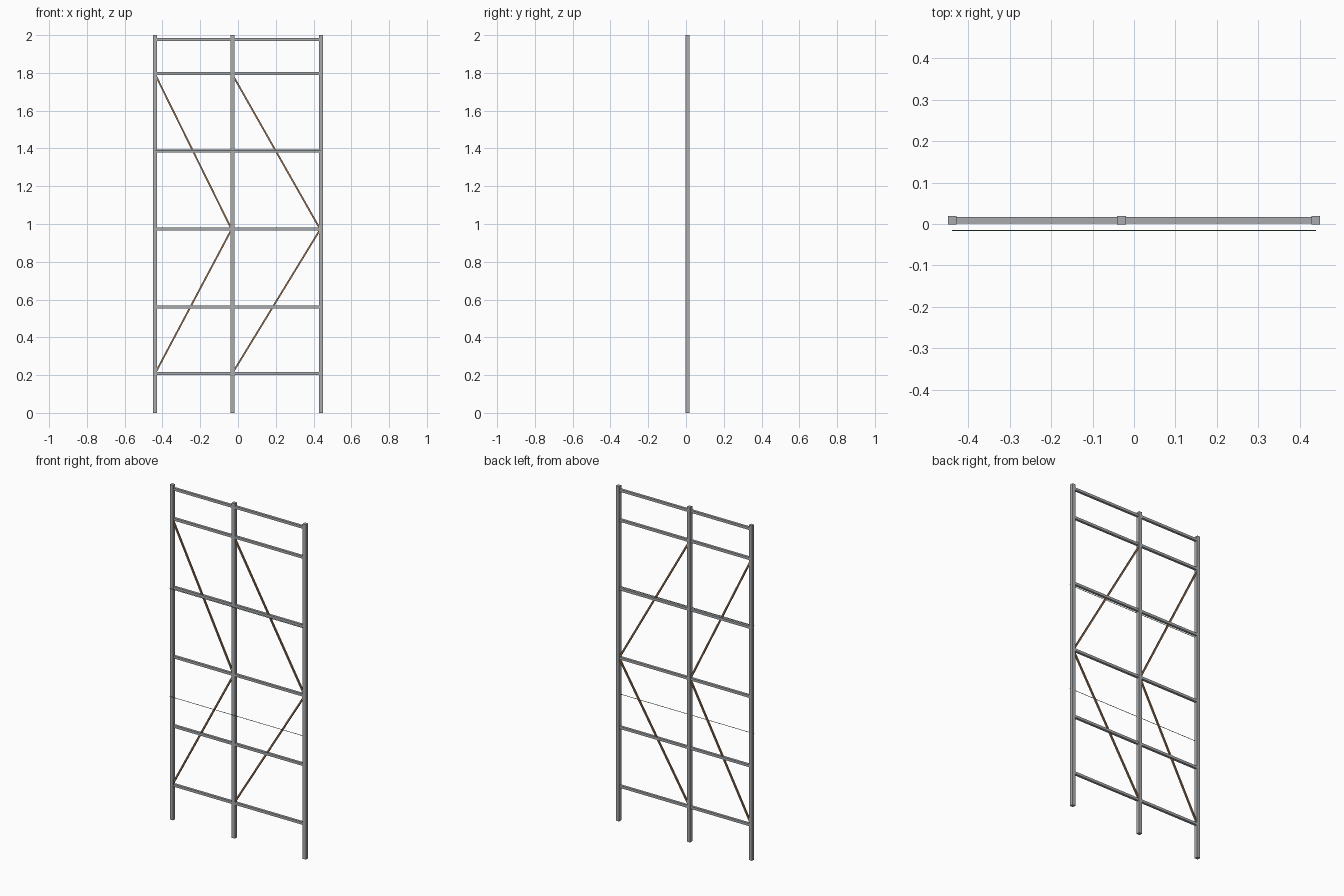
import bpy
from mathutils import Vector

if "Cube" in bpy.data.objects:
    bpy.data.objects.remove(bpy.data.objects["Cube"])


def material(name, rgb):
    m = bpy.data.materials.new(name)
    m.diffuse_color = (*rgb, 1.0)
    m.use_nodes = True
    m.node_tree.nodes["Principled BSDF"].inputs["Base Color"].default_value = m.diffuse_color
    return m


STEEL = material("grey_steel", (0.40, 0.41, 0.43))
BROWN = material("brown_brace", (0.30, 0.17, 0.09))
GREEN = material("dark_green_wire", (0.08, 0.20, 0.11))

Y = 0.009          # centre plane of the frame
POST_X = (-0.439, -0.030, 0.439)
POST = 0.021


def bar(name, a, b, width, mat, depth=None):
    """Rectangular bar from point a to point b lying in the xz plane."""
    a, b = Vector(a), Vector(b)
    d = b - a
    bpy.ops.mesh.primitive_cube_add(size=1)
    ob = bpy.context.object
    ob.name = name
    along = d.normalized()
    side = Vector((0, 1, 0))
    third = along.cross(side)
    for v in ob.data.vertices:
        c = v.co.copy()
        v.co = ((a + b) / 2 + third * c.x * width
                + side * c.y * (depth or width) + along * c.z * d.length)
    ob.data.materials.append(mat)
    return ob


# Upright posts
for name, x in zip(("left_post", "middle_post", "right_post"), POST_X):
    bar(name, (x, Y, 0), (x, Y, 2), POST, STEEL)

# Horizontal rails, one length per bay
for i, z in enumerate((0.208, 0.56, 0.974, 1.387, 1.797, 1.976)):
    for bay in range(2):
        x0 = POST_X[bay] + POST / 2
        x1 = POST_X[bay + 1] - POST / 2
        bar(f"rail_{i + 1}_bay_{bay + 1}", (x0, Y, z), (x1, Y, z), 0.015, STEEL)

# Diagonal braces meeting at mid height in each bay
for bay in range(2):
    x0 = POST_X[bay] + 0.004
    x1 = POST_X[bay + 1] - 0.006
    bar(f"upper_brace_{bay + 1}", (x0, Y, 1.785), (x1, Y, 0.976), 0.009, BROWN)
    bar(f"lower_brace_{bay + 1}", (x0, Y, 0.216), (x1, Y, 0.968), 0.009, BROWN)

# Thin wires in front of the posts
for name, z in (("lower_wire", 0.743), ("upper_wire", 1.387)):
    bar(name, (-0.44, -0.016, z), (0.44, -0.016, z), 0.002, GREEN)
